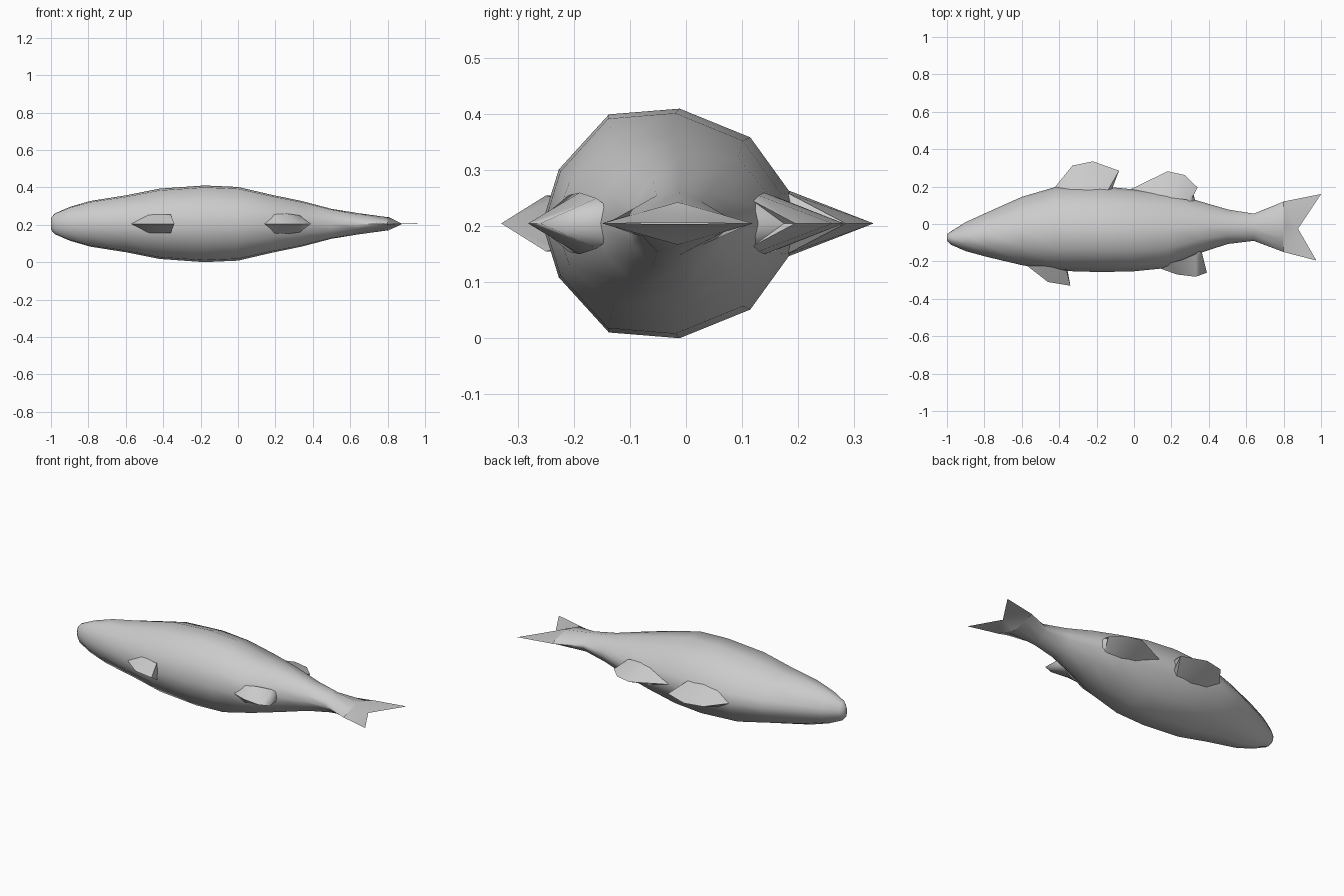
import bpy, bmesh, math

ZC = 0.205  # mid-plane of the fish lying on its side


def finish(name, bm, angle):
    bmesh.ops.remove_doubles(bm, verts=bm.verts, dist=0.0005)
    bmesh.ops.recalc_face_normals(bm, faces=bm.faces)
    me = bpy.data.meshes.new(name)
    bm.to_mesh(me)
    bm.free()
    ob = bpy.data.objects.new(name, me)
    bpy.context.collection.objects.link(ob)
    bpy.ops.object.select_all(action='DESELECT')
    ob.select_set(True)
    bpy.context.view_layer.objects.active = ob
    bpy.ops.object.shade_smooth_by_angle(angle=math.radians(angle))
    return ob


def fin(name, strips):
    """Wedge fins: thick base points (x, y, half thickness) tapering to a thin edge (x, y)."""
    bm = bmesh.new()
    for edge, base in strips:
        e = [bm.verts.new((x, y, ZC)) for x, y in edge]
        sides = [[bm.verts.new((x, y, ZC + s * h)) for x, y, h in base] for s in (1, -1)]
        for b in sides:
            for i in range(len(e) - 1):
                bm.faces.new((e[i], e[i + 1], b[i + 1]))
                bm.faces.new((e[i], b[i + 1], b[i]))
        for i in (0, -1):
            if base[i][2] > 0.002:
                bm.faces.new((e[i], sides[0][i], sides[1][i]))
    return finish(name, bm, 40)


# Body: rings of (x, back y, belly y, half width, blend to a diamond section)
rings = [(-1.0, -0.055, -0.09, 0.032, 0), (-0.98, -0.04, -0.11, 0.055, 0),
         (-0.90, 0.01, -0.145, 0.09, 0), (-0.79, 0.06, -0.175, 0.122, 0),
         (-0.60, 0.145, -0.22, 0.152, 0), (-0.42, 0.198, -0.25, 0.188, 0),
         (-0.18, 0.202, -0.257, 0.205, 0), (0.0, 0.185, -0.253, 0.197, 0),
         (0.18, 0.17, -0.235, 0.155, 0), (0.34, 0.125, -0.16, 0.122, 0),
         (0.50, 0.078, -0.107, 0.08, 0), (0.64, 0.055, -0.09, 0.058, 0.2),
         (0.80, 0.12, -0.15, 0.038, 1)]
section = [(1, 0), (0.93, 0.27), (0.62, 0.75), (0.07, 1), (-0.48, 0.95), (-0.87, 0.47), (-1, 0)]
loop = [(t, w) for t, w in section] + [(t, -w) for t, w in section[-2:0:-1]]
bm = bmesh.new()
rows = []
for x, top, bot, hw, k in rings:
    mid, half = (top + bot) / 2, (top - bot) / 2
    row = []
    for t, w in loop:
        d = math.copysign(1 - abs(t), w)
        row.append(bm.verts.new((x, mid + half * t, ZC + hw * (w * (1 - k) + d * k))))
    rows.append(row)
n = len(loop)
for a, b in zip(rows, rows[1:]):
    for i in range(n):
        bm.faces.new((a[i], a[(i + 1) % n], b[(i + 1) % n], b[i]))
bm.faces.new(rows[0])
finish("body", bm, 60)

# Fins along the back and belly
fin("front_dorsal_fin", [(
    [(-0.42, 0.2), (-0.33, 0.312), (-0.22, 0.335), (-0.08, 0.285), (-0.12, 0.2)],
    [(-0.42, 0.18, 0.01), (-0.34, 0.18, 0.05), (-0.24, 0.18, 0.06),
     (-0.14, 0.18, 0.055), (-0.12, 0.18, 0.03)])])
fin("rear_dorsal_fin", [(
    [(-0.03, 0.18), (0.18, 0.282), (0.27, 0.262), (0.34, 0.195), (0.315, 0.175), (0.33, 0.11)],
    [(-0.03, 0.16, 0.01), (0.12, 0.155, 0.05), (0.2, 0.14, 0.055),
     (0.28, 0.13, 0.05), (0.30, 0.12, 0.04), (0.32, 0.11, 0.03)])])
fin("pelvic_fin", [(
    [(-0.57, -0.225), (-0.46, -0.31), (-0.34, -0.33), (-0.355, -0.25)],
    [(-0.57, -0.2, 0.01), (-0.48, -0.22, 0.05), (-0.36, -0.25, 0.05), (-0.37, -0.23, 0.045)])])
fin("anal_fin", [(
    [(0.14, -0.238), (0.23, -0.27), (0.33, -0.282), (0.39, -0.26), (0.36, -0.14)],
    [(0.14, -0.21, 0.01), (0.19, -0.21, 0.05), (0.26, -0.19, 0.055),
     (0.33, -0.16, 0.045), (0.35, -0.14, 0.03)])])

# Forked tail: upper and lower lobes meeting at a central ridge
ridge = [(0.8, -0.015, 0.038), (0.877, -0.025, 0.001)]
fin("tail_fin", [([(0.8, 0.12), (1.0, 0.16)], ridge),
                 ([(0.8, -0.15), (0.975, -0.195)], ridge)])
